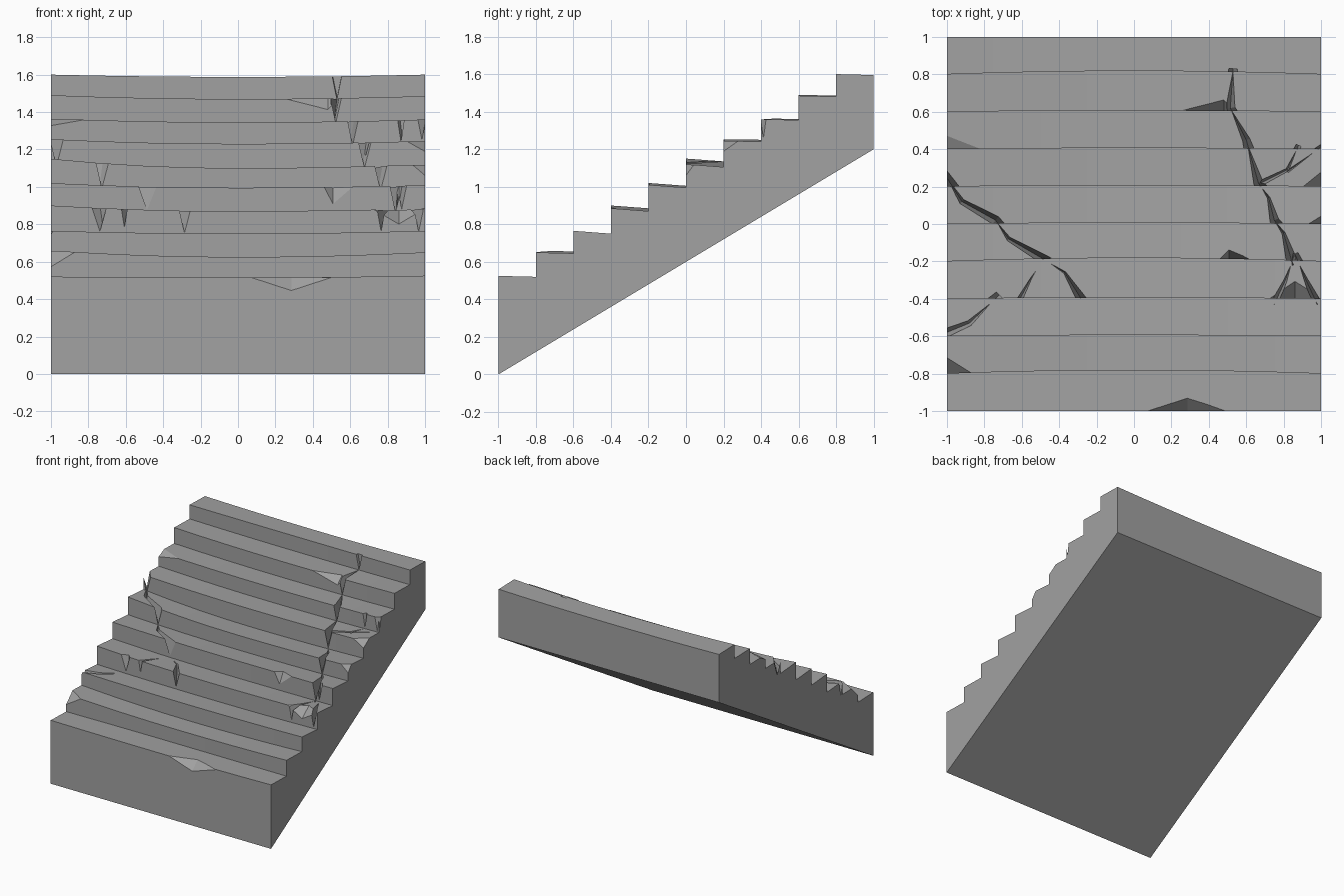
import bpy, bmesh
from mathutils import Vector

cube = bpy.data.objects.get("Cube")
if cube:
    bpy.data.objects.remove(cube)

stone = bpy.data.materials.new("grey stone")
stone.use_nodes = True
COLOR = (0.36, 0.36, 0.36, 1)
stone.diffuse_color = COLOR
stone.node_tree.nodes["Principled BSDF"].inputs["Base Color"].default_value = COLOR

STEPS, RUN, RISE = 10, 0.2, 0.12
# Small height offsets of each step at its left end, middle and right end
WEAR = [(.0, -.005, .005), (.02, -.015, .01), (.005, -.01, .005), (.02, -.01, .005),
        (.02, -.005, .01), (.03, -.02, .0), (.015, -.01, .005), (.005, -.015, .0),
        (.01, -.01, .005), (.0, -.012, .0)]


def nose(i, x):
    """Front top edge of step i at x."""
    right, mid, left = WEAR[i]
    dip = mid * (1 - x * x) + x * x * (left if x > 0 else right)
    bow = 0.018 * (1 - x * x) if i in (1, 4, 9) else 0.006 * (1 - x * x)
    return Vector((x, -1 + RUN * i + (bow if i else 0), 0.52 + RISE * i + dip))


def to_object(name, bm):
    bmesh.ops.recalc_face_normals(bm, faces=bm.faces)
    mesh = bpy.data.meshes.new(name)
    bm.to_mesh(mesh)
    bm.free()
    mesh.materials.append(stone)
    ob = bpy.data.objects.new(name, mesh)
    bpy.context.collection.objects.link(ob)
    return ob


def loft(rings, bm):
    """Join rings of points into a closed solid."""
    loops = [[bm.verts.new(p) for p in ring] for ring in rings]
    n = len(loops[0])
    for a, b in zip(loops, loops[1:]):
        for k in range(n):
            bm.faces.new((a[k], a[(k + 1) % n], b[(k + 1) % n], b[k]))
    bm.faces.new(loops[0])
    bm.faces.new(loops[-1])


# Worn staircase: one stepped outline repeated across the width
def outline(x):
    pts = [Vector((x, -1, 0))]
    for i in range(STEPS):
        front = nose(i, x)
        back_y = nose(i + 1, x).y if i < STEPS - 1 else 1
        droop = 0.015 if 2 <= i <= 5 else 0.005
        pts += [front, Vector((x, back_y, front.z - droop))]
    return pts + [Vector((x, 1, 1.2))]


bm = bmesh.new()
loft([outline(-1 + k / 4) for k in range(9)], bm)
stairs = to_object("stone_stairs", bm)


# Cracks: V-shaped grooves that run down the flight
def crack(path, width, depth=0.02):
    pts = [Vector(p) for p in path]
    rings = []
    for k, p in enumerate(pts):
        d = (pts[min(k + 1, len(pts) - 1)] - pts[max(k - 1, 0)]).normalized()
        side = Vector((-d.y, d.x)) * width
        floor = 0.52 + 0.6 * (p.y + 0.8) - depth
        a, b = p + side, p - side
        rings.append([(a.x, a.y, floor + 0.22), (b.x, b.y, floor + 0.22), (p.x, p.y, floor)])
    bm = bmesh.new()
    loft(rings, bm)
    return to_object("crack_cutter", bm)


# Chips: a wedge knocked off the front edge of a step
def chip(i, x0, x1, back, drop, peak=0.5):
    bm = bmesh.new()
    xm = x0 + (x1 - x0) * peak
    edge = nose(i, max(-1, min(1, xm)))
    y, z = edge.y, edge.z
    for p in ((x0, y, z), (x1, y, z), (xm, y + back, z), (xm, y, z - drop),
              (xm, y - 0.06, z + 0.06)):
        bm.verts.new(p)
    bmesh.ops.convex_hull(bm, input=bm.verts[:])
    return to_object("chip_cutter", bm)


cutters = [
    # long crack on the left half
    crack([(.53, .83), (.515, .62), (.60, .45), (.665, .22), (.72, .14), (.75, .02),
           (.80, -.05), (.85, -.22)], .045),
    crack([(.86, -.16), (.81, -.3), (.75, -.43)], .035, .0),
    crack([(.86, -.16), (.92, -.3), (.98, -.43)], .04, .0),
    crack([(.68, .22), (.82, .29), (.88, .42)], .03, .0),
    crack([(.82, .28), (.93, .36), (1.05, .45)], .025, -.01),
    # branching crack on the right half
    crack([(-1.04, .31), (-.92, .12), (-.74, .02), (-.67, -.08), (-.48, -.19),
           (-.37, -.26), (-.27, -.42)], .045, .01),
    crack([(-.48, -.18), (-.55, -.29), (-.62, -.42)], .03, -.02),
    crack([(-1.05, -.6), (-.88, -.53), (-.72, -.38)], .045, .0),
    # broken step edges
    chip(0, .07, .5, .07, .07),
    chip(8, .24, .54, .06, .06, .8),
    chip(4, .46, .62, .05, .09, .3),
    chip(7, -1.25, -.78, .08, .04),
    chip(1, -1.16, -.85, .09, .09),
    chip(3, .72, 1.0, .1, .08),
    chip(6, .9, 1.15, .1, .07),
    chip(5, .93, 1.12, .06, .08),
]

bpy.context.view_layer.objects.active = stairs
for cutter in cutters:
    cutter.hide_render = True
    mod = stairs.modifiers.new("cut", "BOOLEAN")
    mod.operation = "DIFFERENCE"
    mod.solver = "EXACT"
    mod.object = cutter
    bpy.ops.object.modifier_apply(modifier=mod.name)
    bpy.data.objects.remove(cutter)

for poly in stairs.data.polygons:
    poly.use_smooth = False
